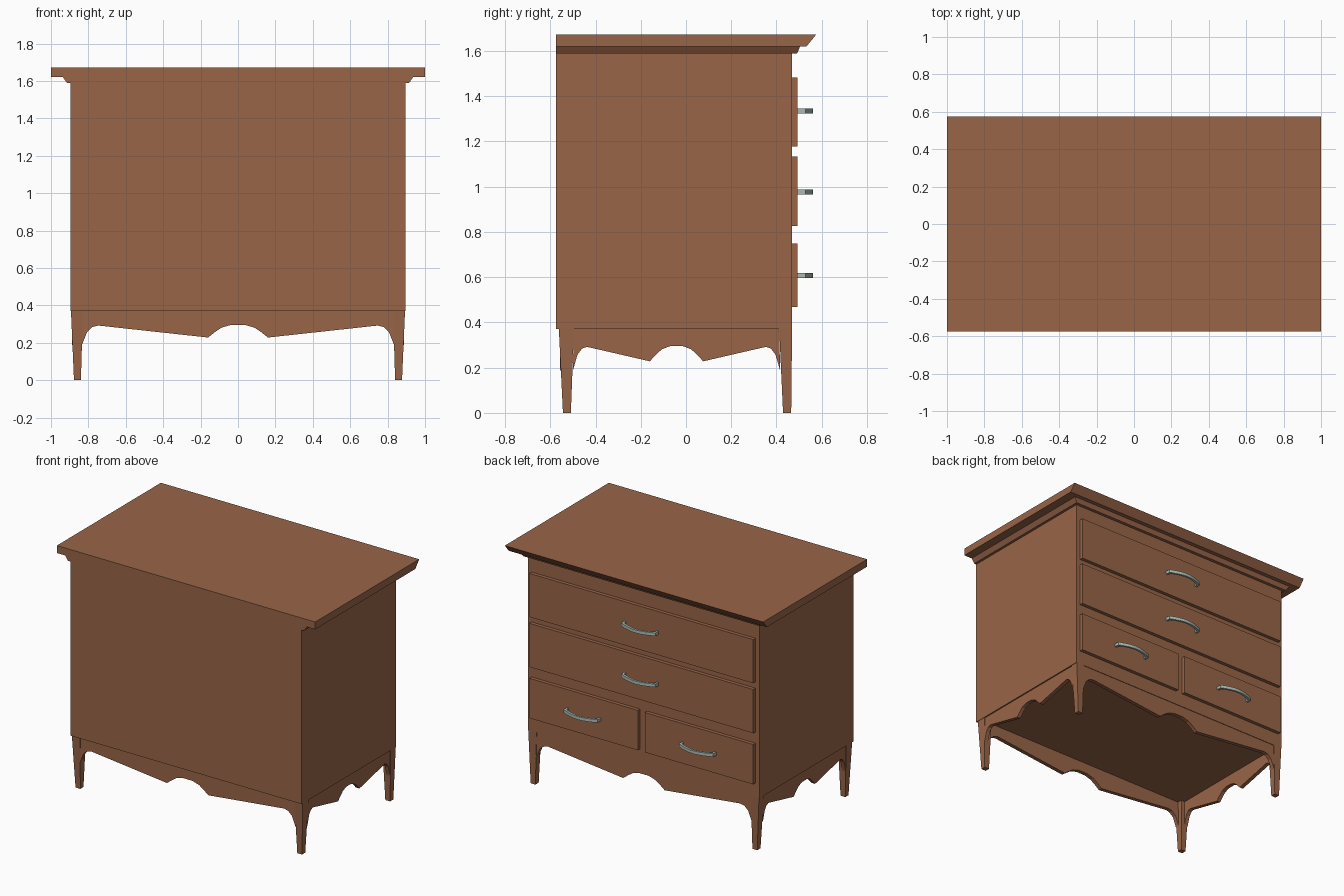
import bpy, bmesh, math

if "Cube" in bpy.data.objects:
    bpy.data.objects.remove(bpy.data.objects["Cube"])


def material(name, rgb):
    m = bpy.data.materials.new(name)
    m.diffuse_color = (*rgb, 1)
    m.use_nodes = True
    m.node_tree.nodes["Principled BSDF"].inputs["Base Color"].default_value = m.diffuse_color
    return m


WOOD = material("brown wood", (0.32, 0.13, 0.065))
METAL = material("grey metal", (0.42, 0.50, 0.45))


def finish(name, bm, mat):
    bmesh.ops.recalc_face_normals(bm, faces=bm.faces)
    me = bpy.data.meshes.new(name)
    bm.to_mesh(me)
    bm.free()
    me.materials.append(mat)
    ob = bpy.data.objects.new(name, me)
    bpy.context.collection.objects.link(ob)
    return ob


def frustum(name, bottom, top, z0, z1, mat=WOOD):
    """Box whose bottom and top rectangles (x0, x1, y0, y1) may differ."""
    bm = bmesh.new()
    rings = []
    for (x0, x1, y0, y1), z in ((bottom, z0), (top, z1)):
        rings.append([bm.verts.new((x, y, z)) for x, y in
                      ((x0, y0), (x1, y0), (x1, y1), (x0, y1))])
    lo, hi = rings
    bm.faces.new(lo[::-1])
    bm.faces.new(hi)
    for i in range(4):
        j = (i + 1) % 4
        bm.faces.new((lo[i], lo[j], hi[j], hi[i]))
    return finish(name, bm, mat)


def prism(name, points, offset, mat=WOOD):
    """Closed outline of 3D points pushed along an offset vector."""
    bm = bmesh.new()
    face = bm.faces.new([bm.verts.new(p) for p in points])
    ext = bmesh.ops.extrude_face_region(bm, geom=[face], use_keep_orig=True)
    moved = [g for g in ext["geom"] if isinstance(g, bmesh.types.BMVert)]
    bmesh.ops.translate(bm, verts=moved, vec=offset)
    return finish(name, bm, mat)


# carcass, moulding and top
body = (-0.896, 0.896, -0.575, 0.469)
frustum("carcass", body, body, 0.37, 1.588)
frustum("moulding", (-0.914, 0.914, -0.575, 0.491), (-0.936, 0.936, -0.575, 0.504), 1.588, 1.62)
frustum("top_board", (-1, 1, -0.575, 0.533), (-1, 1, -0.575, 0.575), 1.62, 1.672)

# tapered legs
for side, sx in (("left", -1), ("right", 1)):
    for end, low, high in (("back", (-0.544, -0.509), (-0.562, -0.495)),
                           ("front", (0.429, 0.465), (0.412, 0.469))):
        xl = sorted((sx * 0.840, sx * 0.877))
        xh = sorted((sx * 0.829, sx * 0.893))
        frustum(f"{end}_{side}_leg", (*xl, *low), (*xh, *high), 0, 0.37)


# scalloped aprons: curved brackets at the legs and an arch in the middle
def apron_outline(half, bracket, arch):
    pts = [(-half, 0.37), (-half - 0.004, 0.187)]
    pts += [(-half + bracket * f, z) for f, z in ((0.28, 0.257), (0.62, 0.284), (1, 0.292))]
    pts += [(-arch, 0.228), (-arch * 0.78, 0.256), (-arch * 0.55, 0.281), (-arch * 0.22, 0.296)]
    return pts + [(-u, z) for u, z in reversed(pts)]


long_side = apron_outline(0.831, 0.085, 0.16)
short_side = apron_outline(0.454, 0.058, 0.118)
for name, y in (("back_apron", -0.557), ("front_apron", 0.437)):
    prism(name, [(u, y, z) for u, z in long_side], (0, 0.028, 0))
for name, x in (("left_apron", -0.887), ("right_apron", 0.859)):
    prism(name, [(x, u - 0.042, z) for u, z in short_side], (0.028, 0, 0))


# drawers with bowed pulls
def pull(name, cx, z):
    n = 12
    def bow(half, y_end, y_mid):
        return [(half * (2 * i / n - 1),
                 y_end + (y_mid - y_end) * math.cos((2 * i / n - 1) * math.pi / 2))
                for i in range(n + 1)]
    outer = [(-0.135, 0.492)] + bow(0.132, 0.528, 0.562) + [(0.135, 0.492)]
    inner = [(-0.119, 0.492)] + bow(0.117, 0.516, 0.547) + [(0.119, 0.492)]
    ob = prism(name, [(cx + x, y, z - 0.011) for x, y in outer + inner[::-1]],
               (0, 0, 0.022), METAL)
    bpy.context.view_layer.objects.active = ob
    ob.select_set(True)
    bpy.ops.object.shade_smooth_by_angle(angle=math.radians(35))
    ob.select_set(False)


for name, x0, x1, z0, z1, hz in (
        ("top_drawer", -0.866, 0.866, 1.177, 1.482, 1.334),
        ("middle_drawer", -0.866, 0.866, 0.827, 1.133, 0.976),
        ("lower_left_drawer", -0.866, -0.027, 0.469, 0.748, 0.608),
        ("lower_right_drawer", 0.027, 0.866, 0.469, 0.748, 0.608)):
    r = (x0, x1, 0.46, 0.494)
    frustum(name, r, r, z0, z1)
    pull(name + "_pull", (x0 + x1) / 2, hz)
